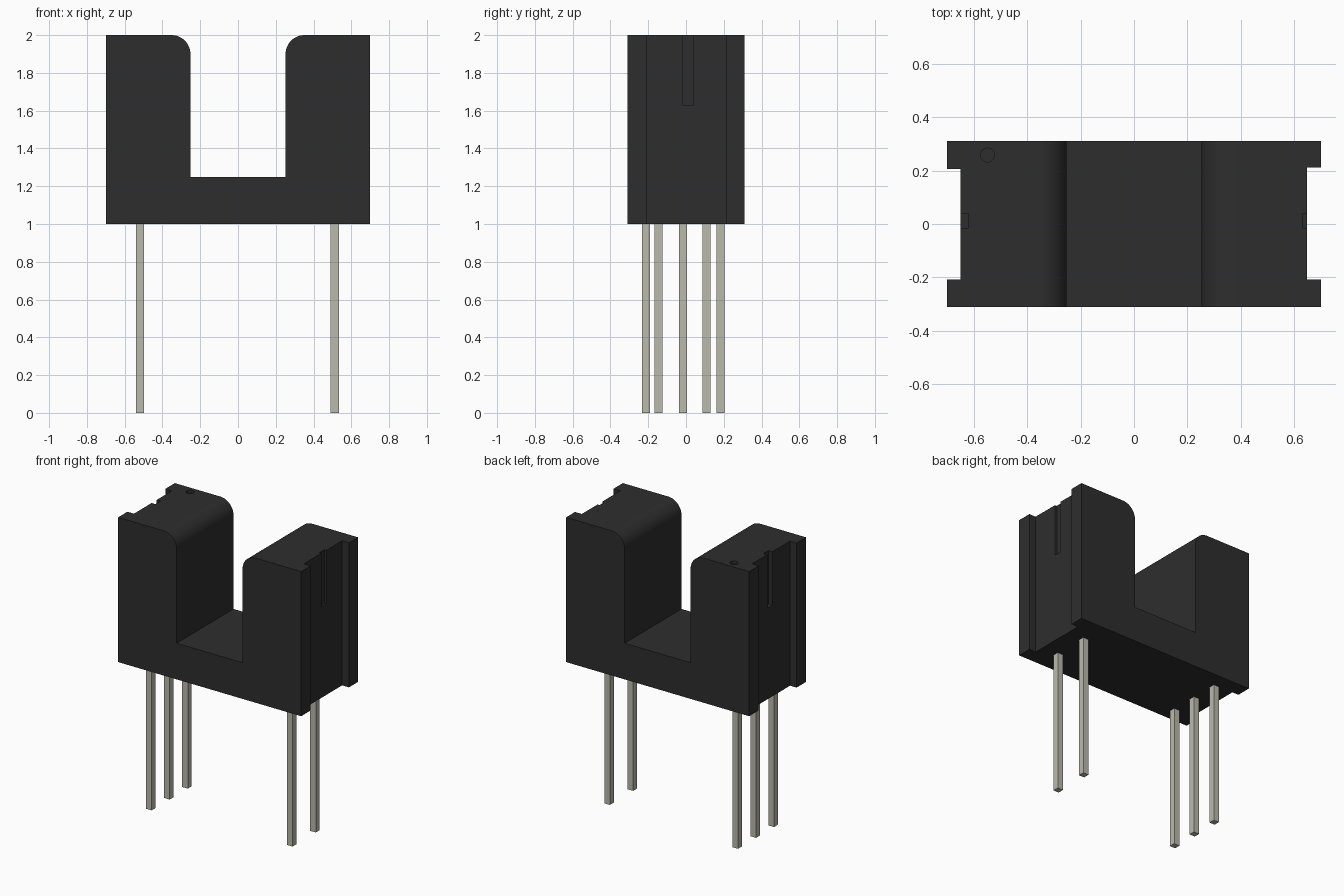
import bpy
import bmesh
import math
from mathutils import Matrix

if "Cube" in bpy.data.objects:
    bpy.data.objects.remove(bpy.data.objects["Cube"], do_unlink=True)


def make_material(name, rgb):
    mat = bpy.data.materials.new(name)
    mat.use_nodes = True
    mat.diffuse_color = (*rgb, 1)
    mat.node_tree.nodes["Principled BSDF"].inputs["Base Color"].default_value = (*rgb, 1)
    return mat


black = make_material("black plastic", (0.027, 0.027, 0.027))
metal = make_material("tinned metal", (0.49, 0.49, 0.41))


def finish(name, bm, mat):
    bmesh.ops.recalc_face_normals(bm, faces=bm.faces)
    mesh = bpy.data.meshes.new(name)
    bm.to_mesh(mesh)
    bm.free()
    mesh.materials.append(mat)
    obj = bpy.data.objects.new(name, mesh)
    bpy.context.collection.objects.link(obj)
    return obj


def box(name, x, y, z, mat):
    """Box from (low, high) ranges on each axis."""
    bm = bmesh.new()
    size = [r[1] - r[0] for r in (x, y, z)]
    mid = [(r[0] + r[1]) / 2 for r in (x, y, z)]
    bmesh.ops.create_cube(bm, size=1, matrix=Matrix.Translation(mid) @ Matrix.Diagonal((*size, 1)))
    return finish(name, bm, mat)


# U-shaped housing: half profile with a rounded inner top corner, mirrored
W, D, GAP, R = 0.7, 0.31, 0.252, 0.1
half = [(W, 1), (W, 2)]
for i in range(13):
    a = math.pi / 2 * (1 + i / 12)
    half.append((GAP + R + R * math.cos(a), 2 - R + R * math.sin(a)))
half.append((GAP, 1.25))
profile = half + [(-x, z) for x, z in reversed(half)]

bm = bmesh.new()
face = bm.faces.new([bm.verts.new((x, -D, z)) for x, z in profile])
ext = bmesh.ops.extrude_face_region(bm, geom=[face])
bmesh.ops.translate(bm, vec=(0, 2 * D, 0),
                    verts=[v for v in ext["geom"] if isinstance(v, bmesh.types.BMVert)])
housing = finish("housing", bm, black)

# Cutters: full-height side recesses, short upper grooves, round marker dimple
cutters = [
    box("left_recess_cutter", (0.648, 0.9), (-0.208, 0.212), (0.9, 2.1), black),
    box("right_recess_cutter", (-0.9, -0.65), (-0.208, 0.206), (0.9, 2.1), black),
    box("left_groove_cutter", (0.633, 0.8), (-0.015, 0.04), (1.63, 2.1), black),
    box("right_groove_cutter", (-0.8, -0.62), (-0.015, 0.04), (1.63, 2.1), black),
]
bm = bmesh.new()
bmesh.ops.create_cone(bm, cap_ends=True, segments=24, radius1=0.026, radius2=0.026, depth=0.1,
                      matrix=Matrix.Translation((-0.548, 0.258, 2.03)))
cutters.append(finish("marker_dimple_cutter", bm, black))

for cutter in cutters:
    cutter.hide_render = True
    cutter.hide_viewport = True
    mod = housing.modifiers.new(cutter.name, "BOOLEAN")
    mod.operation = "DIFFERENCE"
    mod.solver = "EXACT"
    mod.object = cutter

# Bake the cuts, then remove the cutters
bpy.context.view_layer.update()
graph = bpy.context.evaluated_depsgraph_get()
cut_mesh = bpy.data.meshes.new_from_object(housing.evaluated_get(graph))
housing.modifiers.clear()
housing.data = cut_mesh
for cutter in cutters:
    bpy.data.objects.remove(cutter, do_unlink=True)

bpy.ops.object.select_all(action="DESELECT")
housing.select_set(True)
bpy.context.view_layer.objects.active = housing
bpy.ops.object.shade_smooth_by_angle(angle=math.radians(30))

# Square leads: three on the right, two on the left
P = 0.0215
for side, x, rows in (("right", -0.518, (-0.212, -0.016, 0.182)),
                      ("left", 0.512, (-0.145, 0.109))):
    for n, y in enumerate(rows, 1):
        box(f"{side}_lead_{n}", (x - P, x + P), (y - P, y + P), (0, 1), metal)
